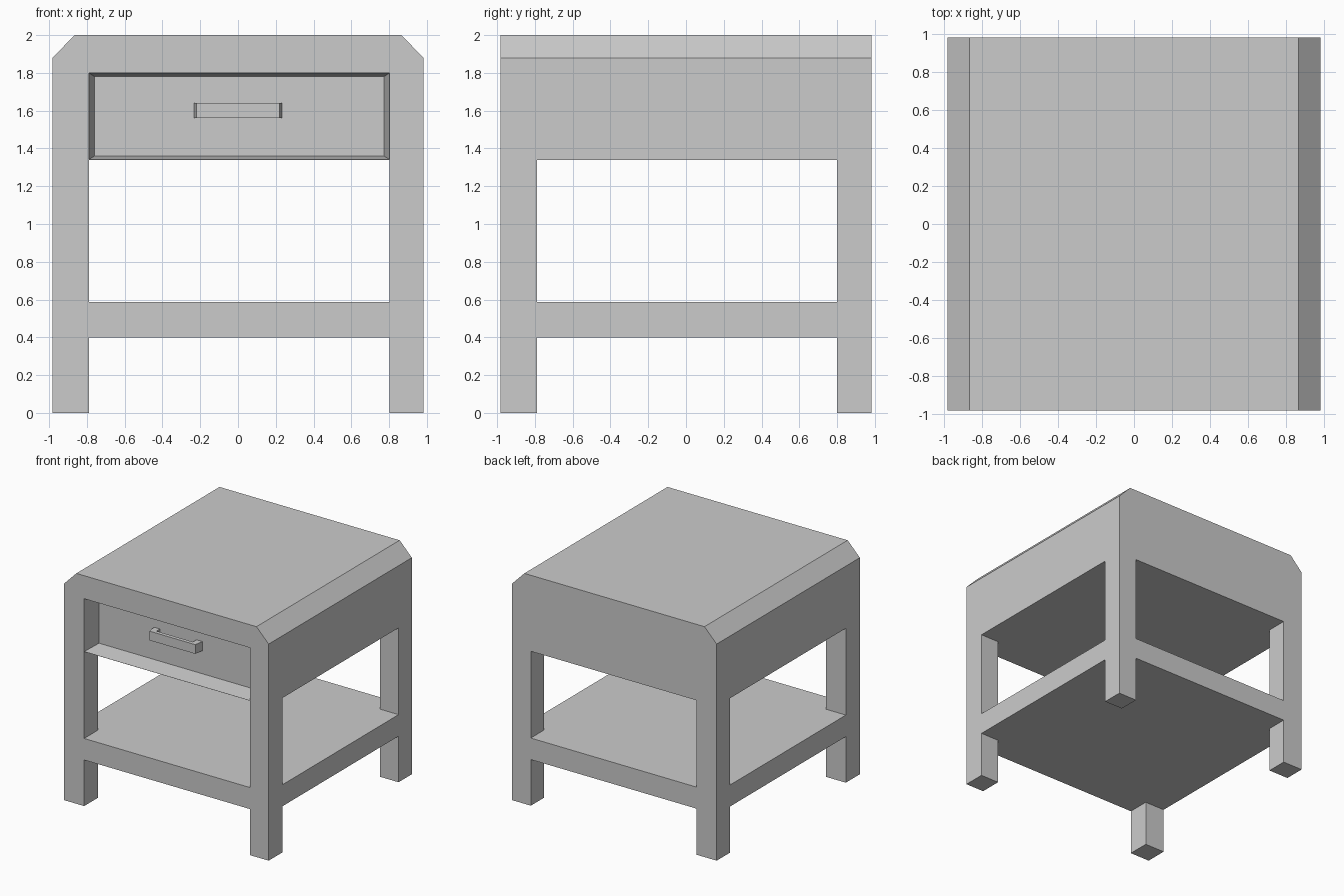
import bpy, bmesh

if "Cube" in bpy.data.objects:
    bpy.data.objects.remove(bpy.data.objects["Cube"])

H = 0.982                 # half width and depth
X0, X1 = -0.79, 0.803     # inner leg faces across x
Y0, Y1 = -0.79, 0.80      # inner leg faces across y
RECESS_Y = -0.82          # drawer front plane


def make(name, bm):
    bmesh.ops.recalc_face_normals(bm, faces=bm.faces)
    me = bpy.data.meshes.new(name)
    bm.to_mesh(me)
    bm.free()
    ob = bpy.data.objects.new(name, me)
    bpy.context.collection.objects.link(ob)
    return ob


def prism(name, pts, vec):
    """Extrude a closed 3D outline along a vector."""
    bm = bmesh.new()
    face = bm.faces.new([bm.verts.new(p) for p in pts])
    ext = bmesh.ops.extrude_face_region(bm, geom=[face], use_keep_orig=True)
    verts = [g for g in ext["geom"] if isinstance(g, bmesh.types.BMVert)]
    bmesh.ops.translate(bm, verts=verts, vec=vec)
    return make(name, bm)


def loft(name, ring_a, ring_b):
    """Closed solid between two four-sided rings."""
    bm = bmesh.new()
    a = [bm.verts.new(p) for p in ring_a]
    b = [bm.verts.new(p) for p in ring_b]
    bm.faces.new(a)
    bm.faces.new(b[::-1])
    for i in range(4):
        j = (i + 1) % 4
        bm.faces.new((a[i], b[i], b[j], a[j]))
    return make(name, bm)


def ring(y, x0, x1, z0, z1):
    return [(x0, y, z0), (x1, y, z0), (x1, y, z1), (x0, y, z1)]


def cut(target, cutter):
    mod = target.modifiers.new(cutter.name, 'BOOLEAN')
    mod.operation = 'DIFFERENCE'
    mod.solver = 'EXACT'
    mod.object = cutter
    cutter.hide_render = True
    cutter.hide_set(True)


# Table body: chamfered block, hollowed into legs, shelf and drawer case
outline = [(-H, 0), (H, 0), (H, 1.88), (0.865, 2), (-0.865, 2), (-H, 1.88)]
body = prism("table_body", [(x, -H, z) for x, z in outline], (0, 2 * H, 0))

# Tapered drawer recess (front ring pushed past the front face along its taper)
ext = 0.1
depth = RECESS_Y + H
t = (depth + ext) / depth
bx0, bx1, bz0, bz1 = -0.76, 0.773, 1.36, 1.78
front = (bx0 + (X0 - bx0) * t, bx1 + (X1 - bx1) * t,
         bz0 + (1.341 - bz0) * t, bz1 + (1.80 - bz1) * t)
cut(body, loft("drawer_recess_cutter", ring(-H - ext, *front),
               ring(RECESS_Y, bx0, bx1, bz0, bz1)))

# Openings between the legs, running both ways
for label, z0, z1 in (("lower", -0.2, 0.40), ("upper", 0.587, 1.34)):
    cut(body, loft(label + "_front_opening_cutter",
                   ring(-1.5, X0, X1, z0, z1), ring(1.5, X0, X1, z0, z1)))
    cut(body, loft(label + "_side_opening_cutter",
                   ring(Y0, -1.5, 1.5, z0, z1), ring(Y1, -1.5, 1.5, z0, z1)))

# Drawer handle: bracket outline with slightly splayed ends
half = [(0.22, -0.90), (0.233, RECESS_Y + 0.005),
        (0.175, RECESS_Y + 0.005), (0.175, -0.868)]
bracket = half + [(-x, y) for x, y in half[::-1]]
prism("drawer_handle", [(x, y, 1.56) for x, y in bracket], (0, 0, 0.08))
